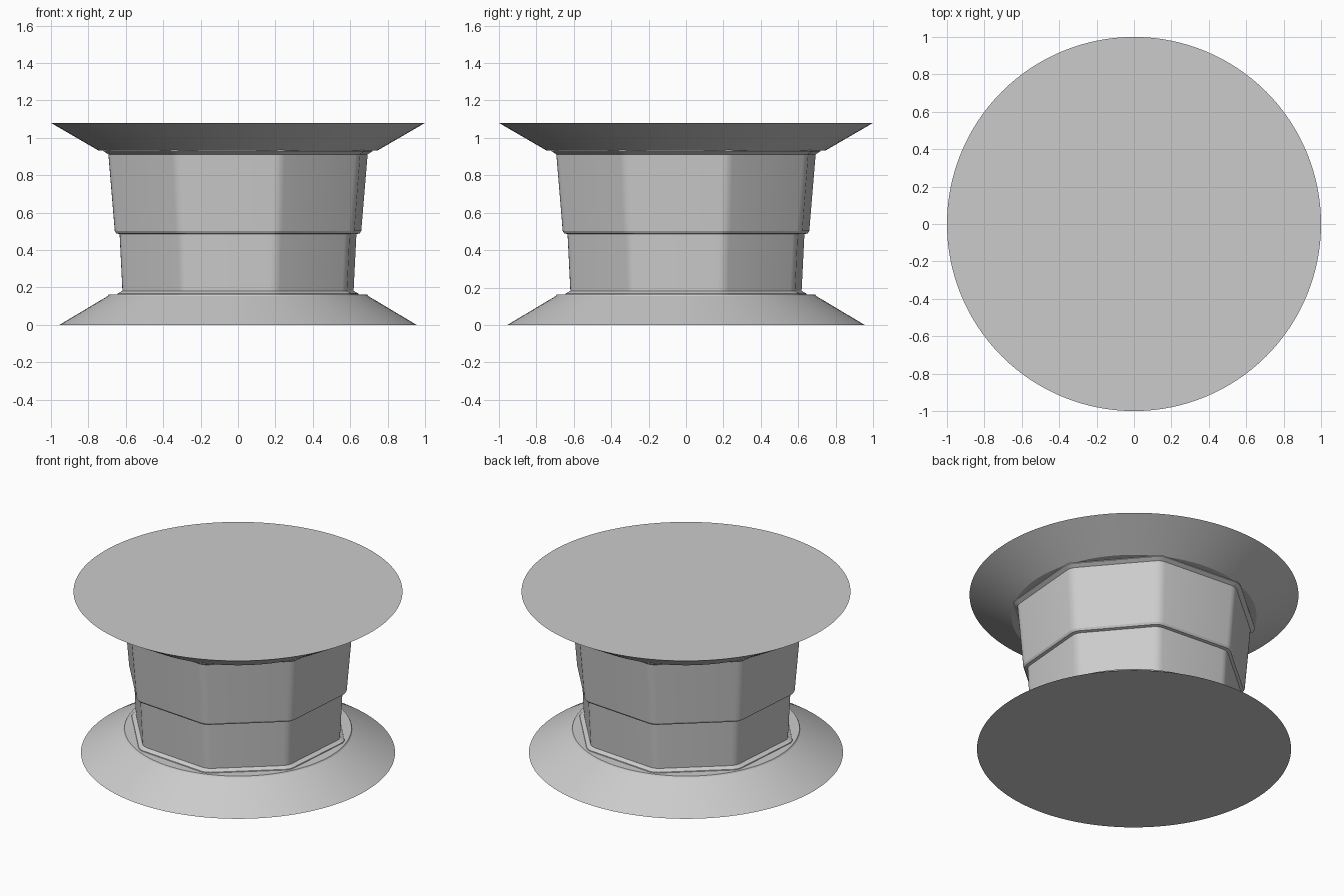
import bpy, bmesh, math

cube = bpy.data.objects.get("Cube")
if cube:
    bpy.data.objects.remove(cube, do_unlink=True)

grey = bpy.data.materials.new("plain grey")
grey.use_nodes = True
colour = (0.6, 0.6, 0.6, 1)
grey.diffuse_color = colour
grey.node_tree.nodes["Principled BSDF"].inputs["Base Color"].default_value = colour

TWIST = math.radians(-4.6)


def circle(r, count=128):
    return [(r * math.cos(math.tau * i / count), r * math.sin(math.tau * i / count))
            for i in range(count)]


def rounded_octagon(reach, rounding=0.08, steps=3):
    """Slightly turned octagon whose corners are small arcs; reach is its half width."""
    corner = reach / math.cos(math.pi / 8 + TWIST) + 0.006
    centre = corner - rounding / math.cos(math.pi / 8)
    points = []
    for side in range(8):
        mid = TWIST + math.pi / 8 + side * math.pi / 4
        for s in range(steps + 1):
            a = mid + math.pi / 4 * (s / steps - 0.5)
            points.append((centre * math.cos(mid) + rounding * math.cos(a),
                           centre * math.sin(mid) + rounding * math.sin(a)))
    return points


def loft(name, section, profile):
    """Stack sections along z, skin them and cap both ends."""
    bm = bmesh.new()
    rings = [[bm.verts.new((x, y, z)) for x, y in section(r)] for z, r in profile]
    for low, high in zip(rings, rings[1:]):
        n = len(low)
        for i in range(n):
            j = (i + 1) % n
            bm.faces.new((low[i], low[j], high[j], high[i]))
    bm.faces.new(rings[0][::-1])
    bm.faces.new(rings[-1])
    mesh = bpy.data.meshes.new(name)
    bm.to_mesh(mesh)
    bm.free()
    mesh.materials.append(grey)
    obj = bpy.data.objects.new(name, mesh)
    bpy.context.collection.objects.link(obj)
    bpy.ops.object.select_all(action='DESELECT')
    obj.select_set(True)
    bpy.context.view_layer.objects.active = obj
    bpy.ops.object.shade_smooth_by_angle(angle=math.radians(25))


# Flared foot with a thin raised rim disc
loft("base_flare", circle, [(0, 0.955), (0.155, 0.695), (0.163, 0.69)])

# Eight-sided body: foot fillet, lower drum, overhanging upper drum, top lip
loft("octagonal_body", rounded_octagon, [
    (0.15, 0.645), (0.168, 0.64), (0.182, 0.615), (0.485, 0.63),
    (0.49, 0.648), (0.503, 0.656), (0.912, 0.69), (0.928, 0.715), (0.94, 0.715)])

# Wide flared plate on top
loft("top_flare", circle, [(0.932, 0.745), (1.08, 1.0)])
